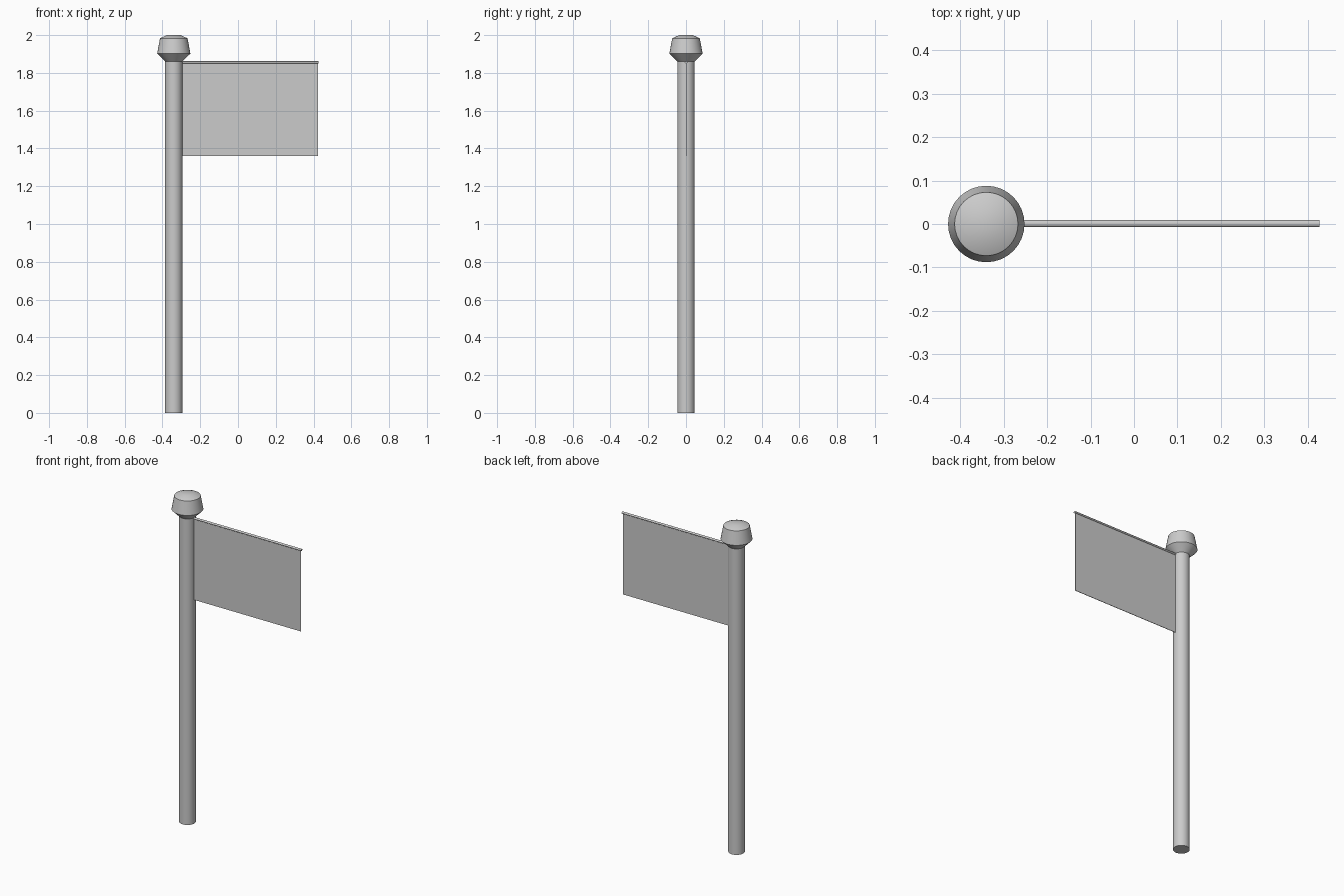
import bpy, bmesh, math

if "Cube" in bpy.data.objects:
    bpy.data.objects.remove(bpy.data.objects["Cube"])

POLE_X = -0.34


def lathe(name, profile, sides=32):
    """Closed solid of revolution from (radius, z) points."""
    bm = bmesh.new()
    rings = []
    for r, z in profile:
        rings.append([bm.verts.new((POLE_X + r * math.cos(2 * math.pi * i / sides),
                                    r * math.sin(2 * math.pi * i / sides), z))
                      for i in range(sides)])
    for a, b in zip(rings, rings[1:]):
        for i in range(sides):
            j = (i + 1) % sides
            bm.faces.new((a[i], a[j], b[j], b[i]))
    bm.faces.new(rings[0][::-1])
    bm.faces.new(rings[-1])
    return finish(name, bm)


def finish(name, bm):
    mesh = bpy.data.meshes.new(name)
    bm.to_mesh(mesh)
    bm.free()
    obj = bpy.data.objects.new(name, mesh)
    bpy.context.collection.objects.link(obj)
    bpy.ops.object.select_all(action='DESELECT')
    obj.select_set(True)
    bpy.context.view_layer.objects.active = obj
    bpy.ops.object.shade_smooth_by_angle(angle=math.radians(30))
    return obj


# upright pole and its tapered cap
lathe("pole", [(0.046, 0), (0.046, 1.865)])
lathe("pole_cap", [(0.045, 1.86), (0.088, 1.902), (0.073, 1.983), (0.036, 2.0)])

# slim horizontal rod carrying the flag
bpy.ops.mesh.primitive_cylinder_add(vertices=12, radius=1, depth=0.737,
                                    location=(0.0585, 0.001, 1.856),
                                    rotation=(0, math.pi / 2, 0))
rod = bpy.context.object
rod.name = "flag_rod"
rod.scale = (0.006, 0.008, 1)
bpy.ops.object.shade_smooth_by_angle(angle=math.radians(35))

# thin flat flag hanging from the rod
bpy.ops.mesh.primitive_cube_add(size=1, location=(0.0565, 0.001, 1.607))
flag = bpy.context.object
flag.name = "flag"
flag.scale = (0.733, 0.003, 0.494)
